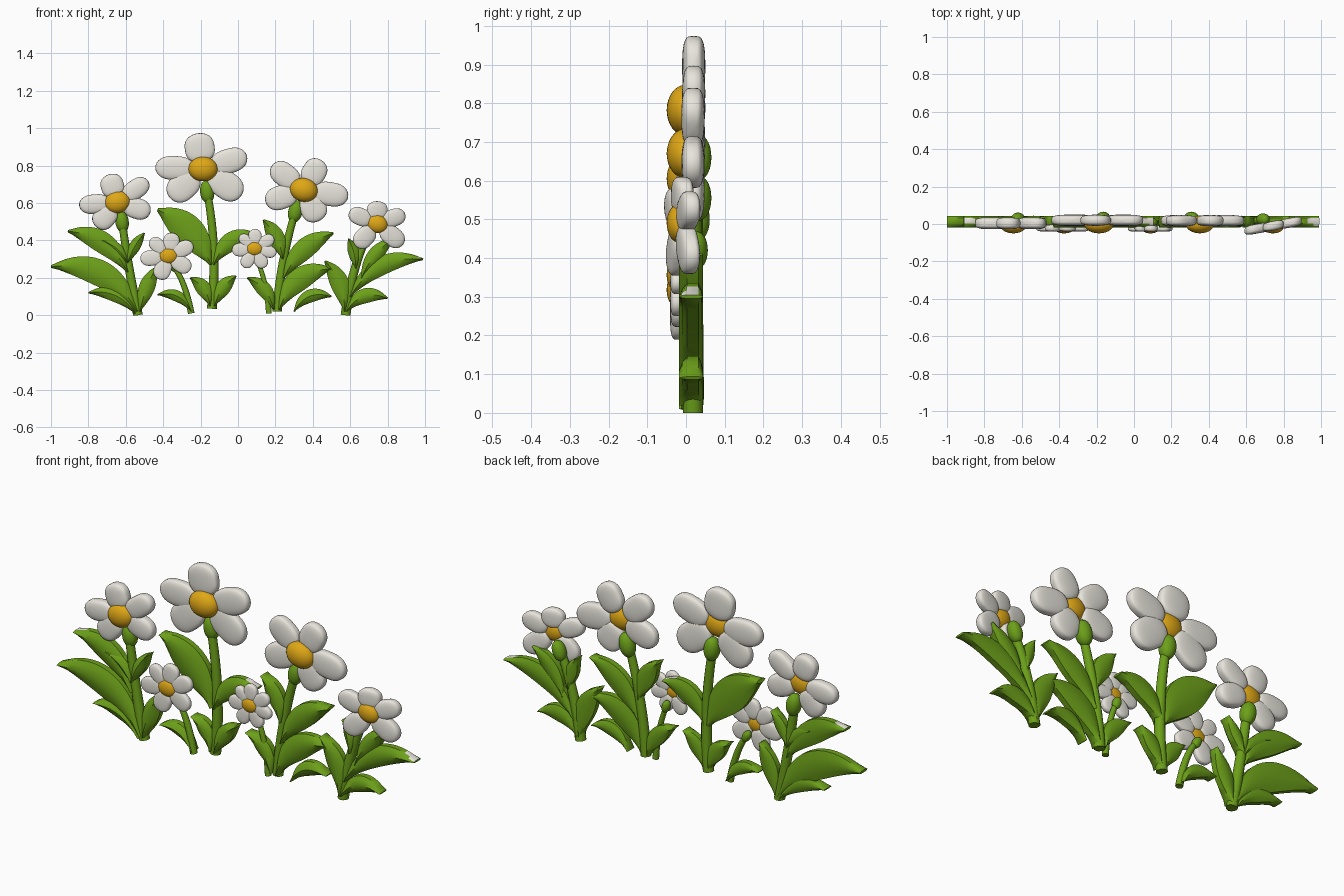
import bpy, bmesh, math
from mathutils import Vector, Matrix

if "Cube" in bpy.data.objects:
    bpy.data.objects.remove(bpy.data.objects["Cube"], do_unlink=True)


def material(name, rgb):
    m = bpy.data.materials.new(name)
    m.use_nodes = True
    m.diffuse_color = (*rgb, 1)
    bsdf = m.node_tree.nodes["Principled BSDF"]
    bsdf.inputs["Base Color"].default_value = (*rgb, 1)
    bsdf.inputs["Roughness"].default_value = 0.6
    return m


WHITE = material("petal white", (0.80, 0.78, 0.71))
YELLOW = material("disc yellow", (0.74, 0.39, 0.008))
GREEN = material("leaf green", (0.15, 0.35, 0.01))
DISC_FRONT = -0.05


def finish(bm, name, mat, angle=40):
    bmesh.ops.recalc_face_normals(bm, faces=bm.faces)
    mesh = bpy.data.meshes.new(name)
    bm.to_mesh(mesh)
    bm.free()
    mesh.materials.append(mat)
    ob = bpy.data.objects.new(name, mesh)
    bpy.context.collection.objects.link(ob)
    bpy.ops.object.select_all(action="DESELECT")
    ob.select_set(True)
    bpy.context.view_layer.objects.active = ob
    bpy.ops.object.shade_smooth_by_angle(angle=math.radians(angle))
    return ob


def loft(bm, rings):
    """Skin a row of closed rings and cap both ends."""
    rows = [[bm.verts.new(p) for p in ring] for ring in rings]
    n = len(rows[0])
    for a, b in zip(rows, rows[1:]):
        for i in range(n):
            j = (i + 1) % n
            bm.faces.new((a[i], a[j], b[j], b[i]))
    bm.faces.new(rows[0])
    bm.faces.new(rows[-1])


def bezier(a, c, b, t):
    """Point and direction on a quadratic curve in the x-z plane."""
    p = a * (1 - t) ** 2 + c * 2 * t * (1 - t) + b * t * t
    d = (c - a) * (1 - t) + (b - c) * t
    return p, d.normalized()


# Leaf section: across the width, then depth (front ridge to back)
LEAF_SECTION = [(-1, 0.003), (-0.6, -0.01), (0, -0.018), (0.6, -0.01), (1, 0.003),
                (1, 0.032), (0.55, 0.04), (0, 0.044), (-0.55, 0.04), (-1, 0.032)]


def leaf(name, x, z, tip_x, tip_z, width, bulge, pale_tip=False):
    a, b = Vector((x, z)), Vector((tip_x, tip_z))
    side = Vector((-(b - a).y, (b - a).x)).normalized()
    if side.y < 0:
        side = -side
    c = (a + b) / 2 + side * bulge * 2
    rings, steps = [], 16
    for i in range(steps + 1):
        t = i / steps
        p, d = bezier(a, c, b, t)
        n = Vector((-d.y, d.x))
        w = width / 2 * max(0.1, math.sin(math.pi * t ** 1.1) ** 0.8)
        rings.append([(p.x + n.x * u * w, y, p.y + n.y * u * w) for u, y in LEAF_SECTION])
    bm = bmesh.new()
    loft(bm, rings)
    ob = finish(bm, name, GREEN)
    if pale_tip:
        # Pale upper rim next to the tip
        ob.data.materials.append(WHITE)
        for f in ob.data.polygons:
            if f.normal.z > 0.5 and abs(f.center.x - tip_x) < 0.06:
                f.material_index = int(abs(f.normal.y) < 0.3)


def stem(name, pts, radius, depth):
    a, m, b = (Vector(p) for p in pts)
    c = m * 2 - (a + b) / 2
    rings, steps, sides = [], 12, 12
    for i in range(steps + 1):
        p, d = bezier(a, c, b, i / steps)
        n = Vector((-d.y, d.x))
        r = radius * (1.1 - 0.25 * i / steps)
        ring = []
        for k in range(sides):
            q = math.tau * k / sides
            off = n * r * math.cos(q)
            ring.append((p.x + off.x, depth + r * math.sin(q), max(0, p.y + off.y)))
        rings.append(ring)
    bm = bmesh.new()
    loft(bm, rings)
    finish(bm, name, GREEN)


def power(v, e):
    return math.copysign(abs(v) ** e, v)


def blob(bm, centre, radii, angle=0, boxy=1, yaw=0):
    """Ellipsoid turned in the x-z plane; boxy < 1 squares off its depth and ends."""
    rot = Matrix.Rotation(-angle, 3, "Y")
    for v in bmesh.ops.create_uvsphere(bm, u_segments=28, v_segments=16, radius=1)["verts"]:
        x, y = power(v.co.x, (1 + boxy) / 2), power(v.co.y, boxy)
        p = rot @ Vector((x * radii[0], y * radii[1], v.co.z * radii[2]))
        v.co = Vector(centre) + p
        v.co.y += yaw * p.x


def flower(name, x, z, depth, disc, thick, petals, yaw=0, tilt=0):
    bm = bmesh.new()
    for deg, reach, half_width in petals:
        q = math.radians(deg)
        dx, dz = math.cos(q) * reach * 0.59, math.sin(q) * reach * 0.59
        blob(bm, (x + dx, depth + yaw * dx, z + dz),
             (reach * 0.41, thick, half_width), q, 0.5, yaw)
    finish(bm, name + "_petals", WHITE, 60)
    # Domed disc running from the front to the back of the petals
    back = depth + thick * 0.9
    bm = bmesh.new()
    blob(bm, (x, (DISC_FRONT + back) / 2, z),
         (disc, (back - DISC_FRONT) / 2, disc * 0.84), math.radians(tilt))
    finish(bm, name + "_disc", YELLOW, 60)


def plant(name, stalk, radius, stalk_depth, bud, leaves):
    stem(name + "_stem", stalk, radius, stalk_depth)
    # Swollen green bud under the flower head
    (mx, mz), (ex, ez) = stalk[1:]
    bm = bmesh.new()
    blob(bm, (ex, stalk_depth + bud * 0.2, ez), (bud * 1.6, bud, bud),
         math.atan2(ez - mz, ex - mx), 0.9)
    finish(bm, name + "_bud", GREEN, 60)
    for i, data in enumerate(leaves):
        leaf(f"{name}_leaf_{i + 1}", *data)


# Far right-hand plant of the row (-x end)
plant("outer_right", [(-.535, 0), (-.58, .24), (-.62, .5)], .024, .018, .036, [
    (-.54, .02, -1, .26, .14, .09),
    (-.55, .01, -.8, .12, .07, .045),
    (-.59, .23, -.91, .45, .115, .055, True),
    (-.59, .28, -.73, .4, .06, .02),
    (-.59, .28, -.5, .44, .06, .01),
    (-.525, .02, -.435, .26, .085, .01)])
flower("outer_right", -.645, .605, .004, .07, .032, [
    (107, .155, .062), (35, .2, .052), (-18, .185, .056), (230, .175, .06), (185, .205, .052)],
    tilt=12)

# Tallest plant
plant("tall", [(-.14, .035), (-.13, .35), (-.165, .66)], .024, .02, .038, [
    (-.145, .27, -.43, .565, .165, .04),
    (-.13, .27, .105, .43, .1, .05, True),
    (-.125, .05, -.01, .21, .08, .02),
    (-.15, .05, -.255, .2, .08, .025)])
flower("tall", -.187, .782, .02, .078, .03, [
    (99, .193, .08), (17, .245, .066), (-35, .25, .075), (221, .235, .075), (178, .255, .064)])

# Middle left-hand plant
plant("middle", [(.21, .02), (.24, .28), (.307, .555)], .023, .02, .038, [
    (.24, .3, .135, .51, .09, .02),
    (.245, .2, .51, .44, .11, .04),
    (.22, .03, .5, .25, .12, .06),
    (.19, .03, .05, .2, .08, .03),
    (.3, .02, .5, .1, .07, .045)])
flower("middle", .352, .67, .018, .075, .03, [
    (60, .185, .065), (142, .215, .063), (198, .215, .064), (-63, .185, .07), (-9, .24, .064)],
    tilt=-15)

# Outer left-hand plant (+x end)
plant("outer_left", [(.575, 0), (.62, .23), (.69, .42)], .024, .018, .032, [
    (.57, .02, .465, .29, .1, .03),
    (.6, .1, .99, .3, .1, .07, True),
    (.58, .02, .8, .09, .08, .05),
    (.66, .2, .83, .41, .08, .02),
    (.63, .25, .59, .41, .06, .01)])
flower("outer_left", .742, .49, -.01, .058, .026, [
    (88, .12, .055), (19, .16, .047), (-39, .18, .052), (228, .165, .052), (157, .16, .047)],
    yaw=.18, tilt=-20)

# Two small plants in front
plant("small_right", [(-.25, .01), (-.29, .16), (-.345, .26)], .016, .005, .02, [
    (-.25, .02, -.43, .11, .06, .04)])
flower("small_right", -.373, .318, -.022, .05, .019, [
    (78, .125, .044), (25, .145, .042), (-33, .14, .044),
    (-112, .135, .046), (187, .15, .042), (136, .13, .038)])

plant("small_left", [(.165, .01), (.145, .16), (.105, .29)], .014, .005, .02, [])
flower("small_left", .088, .356, -.024, .044, .017, [
    (88, .105, .036), (32, .12, .034), (-12, .12, .032),
    (-62, .115, .036), (-120, .115, .036), (184, .12, .036), (137, .105, .03)])
